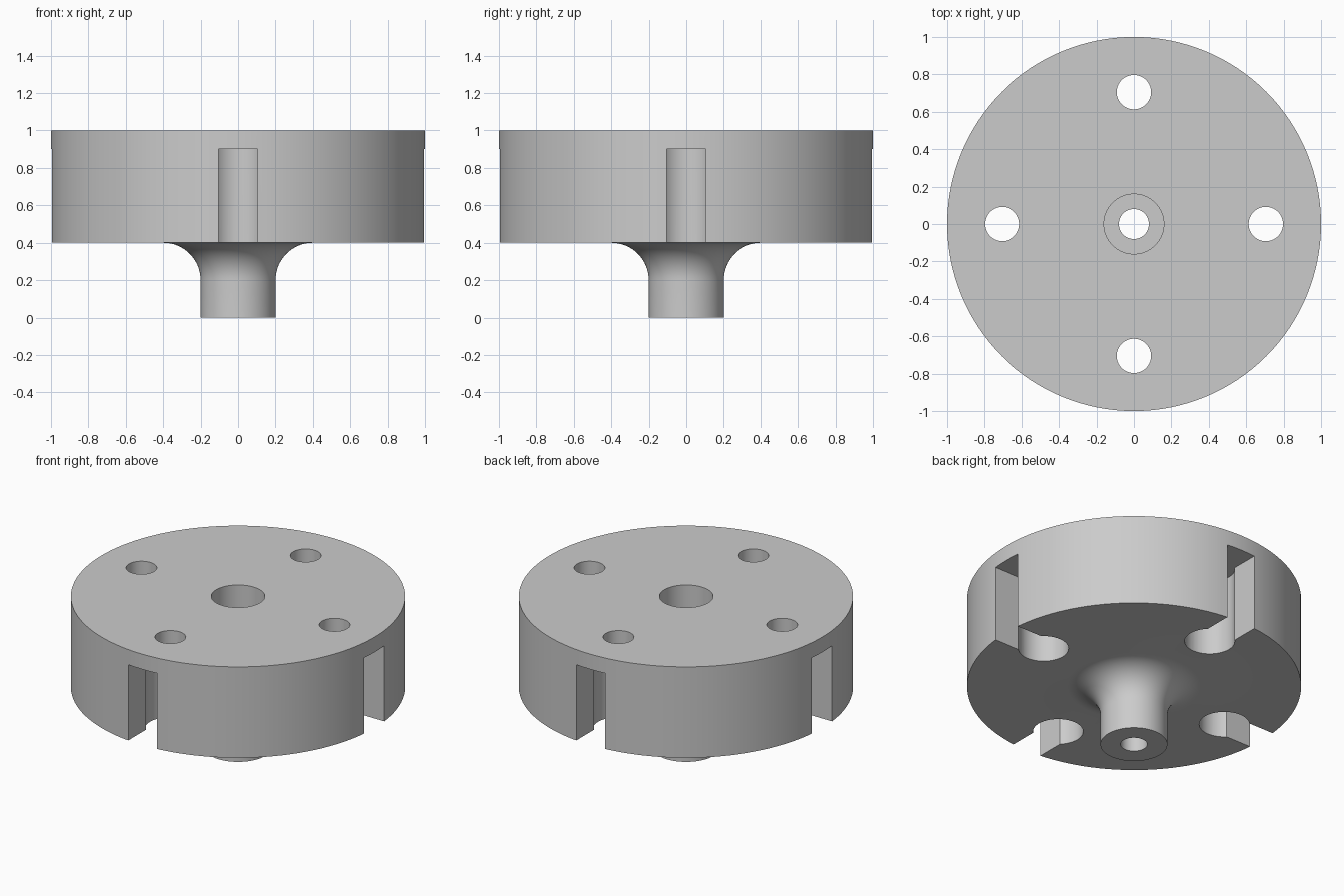
import bpy, bmesh
from math import sin, cos, pi, asin, radians

cube = bpy.data.objects.get("Cube")
if cube:
    bpy.data.objects.remove(cube)

SEGMENTS = 128
RIM, HEIGHT, UNDERSIDE, ROOF = 1.0, 1.0, 0.4, 0.9
STEM, FILLET = 0.2, 0.2
BORE, SOCKET, SOCKET_FLOOR = 0.08, 0.16, 0.4
BOLT_CIRCLE, BOLT, POCKET, SLOT = 0.705, 0.092, 0.15, 0.105

grey = bpy.data.materials.new("grey metal")
grey.use_nodes = True
grey.diffuse_color = (0.6, 0.6, 0.6, 1)
grey.node_tree.nodes["Principled BSDF"].inputs["Base Color"].default_value = (0.6, 0.6, 0.6, 1)


def finish(name, bm):
    bmesh.ops.recalc_face_normals(bm, faces=bm.faces)
    mesh = bpy.data.meshes.new(name)
    bm.to_mesh(mesh)
    bm.free()
    mesh.materials.append(grey)
    obj = bpy.data.objects.new(name, mesh)
    bpy.context.collection.objects.link(obj)
    return obj


def lathe(name, profile):
    """Turn a closed (radius, z) profile around the z axis."""
    bm = bmesh.new()
    rings = []
    for i in range(SEGMENTS):
        a = 2 * pi * i / SEGMENTS
        rings.append([bm.verts.new((r * cos(a), r * sin(a), z)) for r, z in profile])
    n = len(profile)
    for i, ring in enumerate(rings):
        following = rings[(i + 1) % SEGMENTS]
        for j in range(n):
            k = (j + 1) % n
            bm.faces.new((ring[j], following[j], following[k], ring[k]))
    return finish(name, bm)


def prism(bm, outline, bottom, top, angle):
    """Extrude an outline on the bolt circle, turned to the given angle."""
    c, s = cos(angle), sin(angle)
    base = [bm.verts.new((x * c - y * s, x * s + y * c, bottom)) for x, y in outline]
    face = bm.faces.new(base)
    lifted = bmesh.ops.extrude_face_region(bm, geom=[face])["geom"]
    verts = [v for v in lifted if isinstance(v, bmesh.types.BMVert)]
    bmesh.ops.translate(bm, verts=verts, vec=(0, 0, top - bottom))


def arc(radius, start, end, steps):
    angles = [start + (end - start) * i / steps for i in range(steps + 1)]
    return [(BOLT_CIRCLE + radius * cos(a), radius * sin(a)) for a in angles]


# Flywheel with filleted stem and stepped centre bore
fillet = []
for i in range(17):
    a = pi - i / 16 * pi / 2
    fillet.append((STEM + FILLET + FILLET * cos(a), UNDERSIDE - FILLET + FILLET * sin(a)))
profile = [(BORE, 0), (STEM, 0)] + fillet + [
    (RIM, UNDERSIDE), (RIM, HEIGHT), (SOCKET, HEIGHT),
    (SOCKET, SOCKET_FLOOR), (BORE, SOCKET_FLOOR)]
body = lathe("hub_disc", profile)

# Keyhole pockets open to the rim, and bolt holes through the roof
mouth = asin(SLOT / POCKET)
keyhole = arc(POCKET, mouth, 2 * pi - mouth, 48) + [(RIM + 0.2, -SLOT), (RIM + 0.2, SLOT)]
bolt_hole = arc(BOLT, 0, 2 * pi, 48)[:-1]
pockets, holes = bmesh.new(), bmesh.new()
for q in range(4):
    prism(pockets, keyhole, UNDERSIDE - 0.1, ROOF, q * pi / 2)
    prism(holes, bolt_hole, ROOF - 0.1, HEIGHT + 0.1, q * pi / 2)

bpy.context.view_layer.objects.active = body
for name, bm in (("pocket_cutter", pockets), ("bolt_hole_cutter", holes)):
    cutter = finish(name, bm)
    cutter.hide_render = True
    cut = body.modifiers.new(name, "BOOLEAN")
    cut.operation, cut.solver, cut.object = "DIFFERENCE", "EXACT", cutter
    bpy.ops.object.modifier_apply(modifier=cut.name)
    bpy.data.objects.remove(cutter)

# Smooth round walls, crisp rims
bpy.ops.object.select_all(action="DESELECT")
body.select_set(True)
bpy.ops.object.shade_smooth_by_angle(angle=radians(30))
